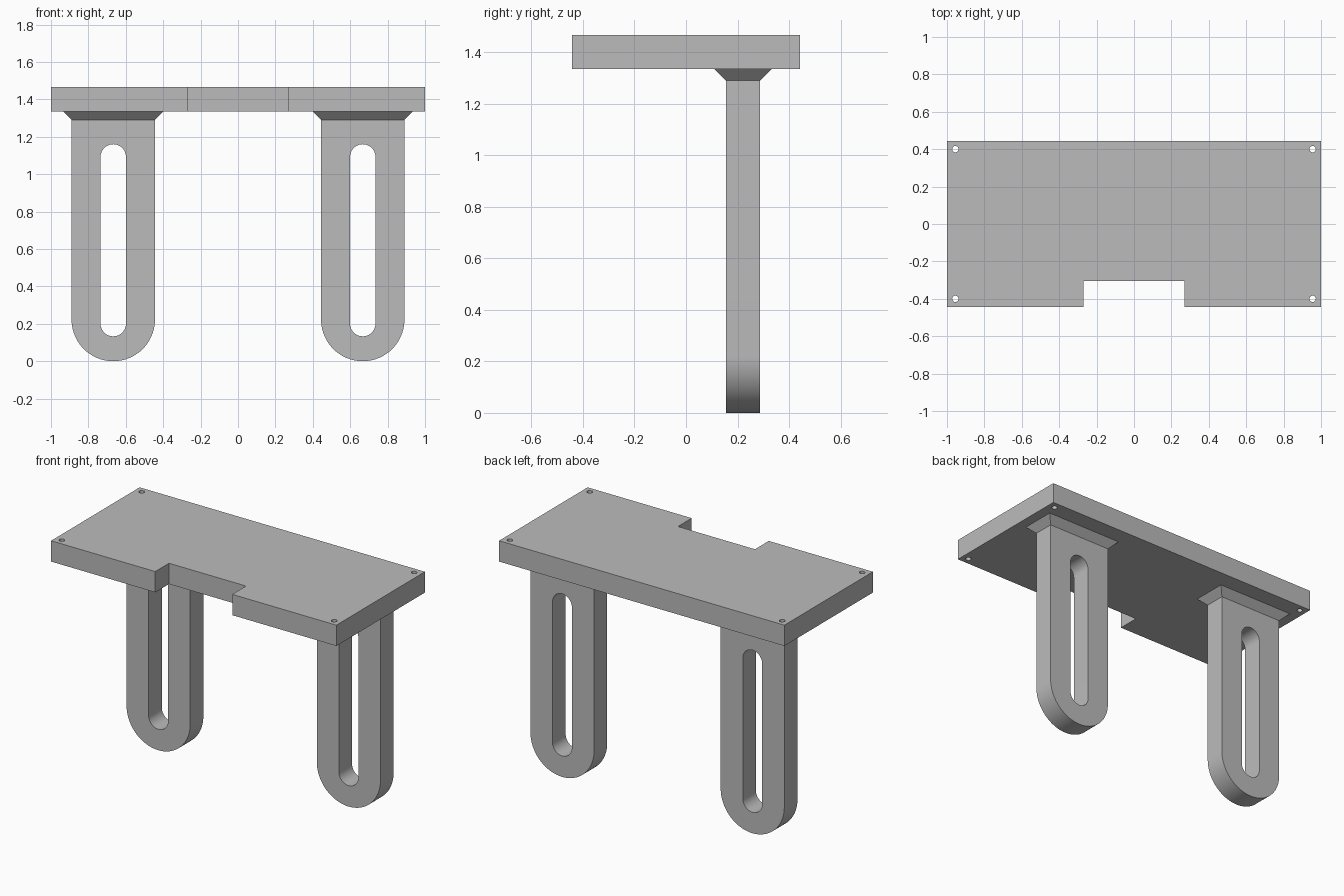
import bpy, bmesh
from math import sin, cos, pi, radians
from mathutils import Matrix

cube = bpy.data.objects.get("Cube")
if cube:
    bpy.data.objects.remove(cube)

grey = bpy.data.materials.new("plain grey")
grey.use_nodes = True
colour = (0.5, 0.5, 0.5, 1)
grey.diffuse_color = colour
grey.node_tree.nodes["Principled BSDF"].inputs["Base Color"].default_value = colour

TOP, UNDER, NECK = 1.467, 1.335, 1.29
HALF_Y = 0.443
LEG_X, LEG_R, LEG_Y, LEG_DEPTH = 0.667, 0.223, 0.155, 0.132
FLARE = UNDER - NECK


def arc(cx, cy, r, start, end, steps):
    return [(cx + r * cos(start + (end - start) * i / steps),
             cy + r * sin(start + (end - start) * i / steps)) for i in range(steps + 1)]


def finish(name, bm):
    bmesh.ops.recalc_face_normals(bm, faces=bm.faces)
    mesh = bpy.data.meshes.new(name)
    bm.to_mesh(mesh)
    bm.free()
    mesh.materials.append(grey)
    obj = bpy.data.objects.new(name, mesh)
    bpy.context.collection.objects.link(obj)
    bpy.ops.object.select_all(action='DESELECT')
    obj.select_set(True)
    bpy.context.view_layer.objects.active = obj
    bpy.ops.object.shade_smooth_by_angle(angle=radians(30))
    return obj


def slab(name, loops, depth, matrix):
    """Fill an outline with holes, thicken it and place it."""
    bm = bmesh.new()
    for loop in loops:
        verts = [bm.verts.new((x, y, 0)) for x, y in loop]
        for a, b in zip(verts, verts[1:] + verts[:1]):
            bm.edges.new((a, b))
    bmesh.ops.triangle_fill(bm, edges=bm.edges[:], use_beauty=True, normal=(0, 0, 1))
    ext = bmesh.ops.extrude_face_region(bm, geom=bm.faces[:], use_keep_orig=True)
    moved = [g for g in ext["geom"] if isinstance(g, bmesh.types.BMVert)]
    bmesh.ops.translate(bm, verts=moved, vec=(0, 0, depth))
    bm.transform(matrix)
    return finish(name, bm)


# Table top with front notch and corner screw holes
outline = [(-1, -HALF_Y), (-0.27, -HALF_Y), (-0.27, -0.305), (0.27, -0.305),
           (0.27, -HALF_Y), (1, -HALF_Y), (1, HALF_Y), (-1, HALF_Y)]
holes = [arc(sx * 0.955, sy * 0.4, 0.017, 0, 2 * pi, 24)[:-1]
         for sx in (-1, 1) for sy in (-1, 1)]
slab("table_top", [outline] + holes, TOP - UNDER, Matrix.Translation((0, 0, UNDER)))

# Slotted legs with round feet, and flared collars under the top
leg = [(LEG_R, NECK), (-LEG_R, NECK)] + arc(0, LEG_R, LEG_R, pi, 2 * pi, 40)
slot_r = 0.068
slot = (arc(0, 1.16 - slot_r, slot_r, 0, pi, 24)
        + arc(0, 0.133 + slot_r, slot_r, pi, 2 * pi, 24))
for side, x in (("left", LEG_X), ("right", -LEG_X)):
    place = Matrix.Translation((x, LEG_Y + LEG_DEPTH, 0)) @ Matrix.Rotation(pi / 2, 4, 'X')
    slab(side + "_leg", [leg, slot], LEG_DEPTH, place)

    bm = bmesh.new()
    bmesh.ops.create_cube(bm, size=2)
    for v in bm.verts:
        grow = FLARE if v.co.z > 0 else 0
        v.co = (x + v.co.x * (LEG_R + grow),
                LEG_Y + LEG_DEPTH / 2 + v.co.y * (LEG_DEPTH / 2 + grow),
                UNDER if v.co.z > 0 else NECK)
    finish(side + "_collar", bm)
